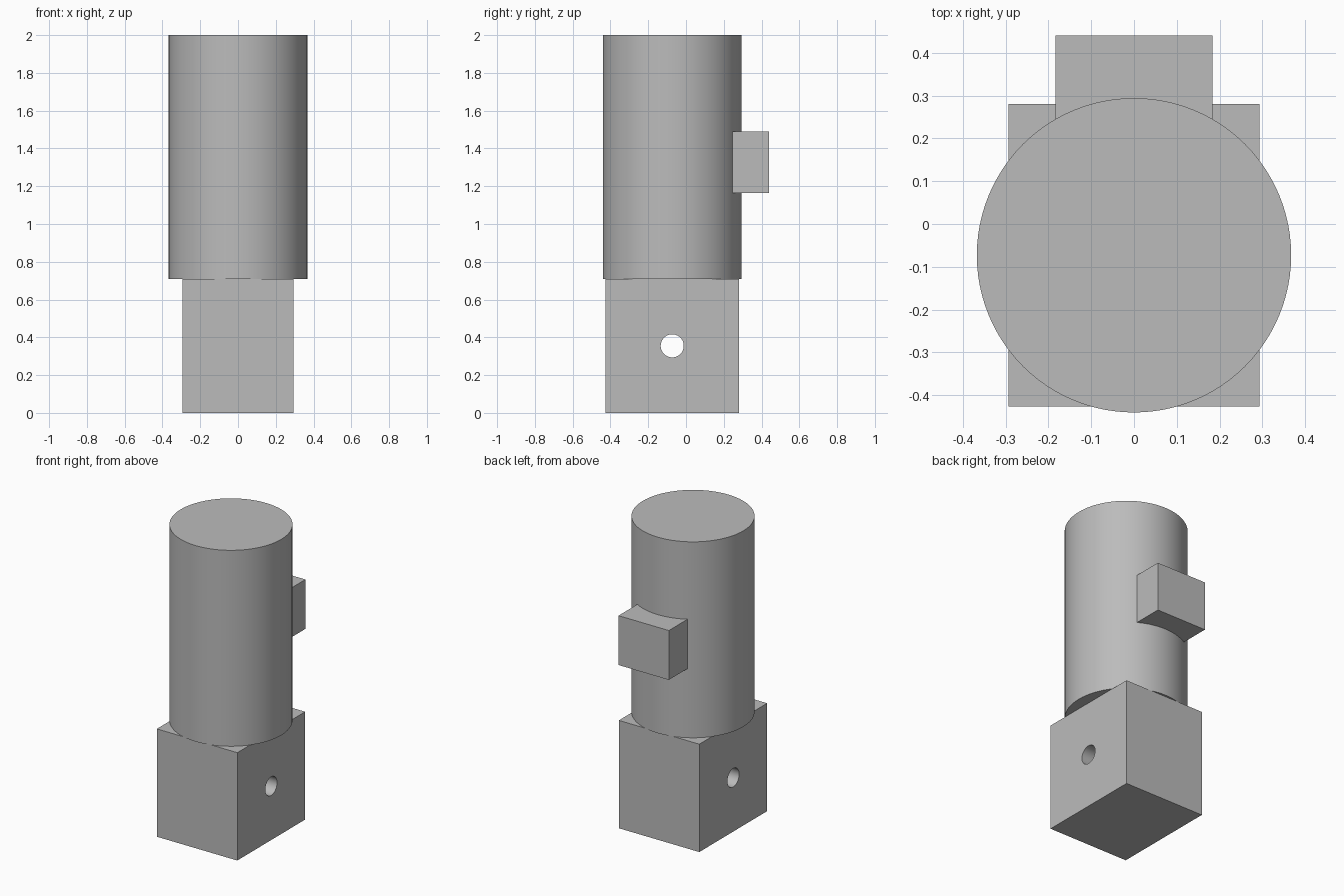
import bpy
import math

cube = bpy.data.objects.get("Cube")
if cube:
    bpy.data.objects.remove(cube, do_unlink=True)

AXIS_Y = -0.073   # shared centre line of base and barrel
RADIUS = 0.367
BASE_TOP = 0.71

grey = bpy.data.materials.new("plain grey")
grey.use_nodes = True
colour = (0.5, 0.5, 0.5, 1)
grey.diffuse_color = colour
grey.node_tree.nodes["Principled BSDF"].inputs["Base Color"].default_value = colour


def finish(name):
    obj = bpy.context.object
    obj.name = name
    obj.data.materials.append(grey)
    return obj


def box(name, low, high):
    centre = [(a + b) / 2 for a, b in zip(low, high)]
    bpy.ops.mesh.primitive_cube_add(size=1, location=centre)
    obj = finish(name)
    obj.scale = [b - a for a, b in zip(low, high)]
    bpy.ops.object.transform_apply(location=False, rotation=False, scale=True)
    return obj


def cylinder(name, radius, depth, location, sides, rotation=(0, 0, 0)):
    bpy.ops.mesh.primitive_cylinder_add(vertices=sides, radius=radius, depth=depth,
                                        location=location, rotation=rotation)
    return finish(name)


def cut(target, cutter):
    mod = target.modifiers.new("cut", 'BOOLEAN')
    mod.operation = 'DIFFERENCE'
    mod.solver = 'EXACT'
    mod.object = cutter
    bpy.context.view_layer.objects.active = target
    bpy.ops.object.modifier_apply(modifier=mod.name)


def smooth(obj):
    bpy.ops.object.select_all(action='DESELECT')
    obj.select_set(True)
    bpy.context.view_layer.objects.active = obj
    bpy.ops.object.shade_smooth_by_angle(angle=math.radians(30))


# Upright barrel
barrel = cylinder("barrel", RADIUS, 2 - BASE_TOP, (0, AXIS_Y, (2 + BASE_TOP) / 2), 96)
smooth(barrel)

# Square base with a cross hole running side to side
base = box("base_block", (-0.293, -0.426, 0), (0.293, 0.28, BASE_TOP))
drill = cylinder("hole_cutter", 0.061, 1, (0, AXIS_Y, BASE_TOP / 2), 48, (0, math.pi / 2, 0))
cut(base, drill)
bpy.data.objects.remove(drill, do_unlink=True)
smooth(base)

# Rear block, hollowed to sit against the barrel
rear = box("rear_block", (-0.183, 0.2, 1.165), (0.183, 0.44, 1.49))
cut(rear, barrel)
smooth(rear)
